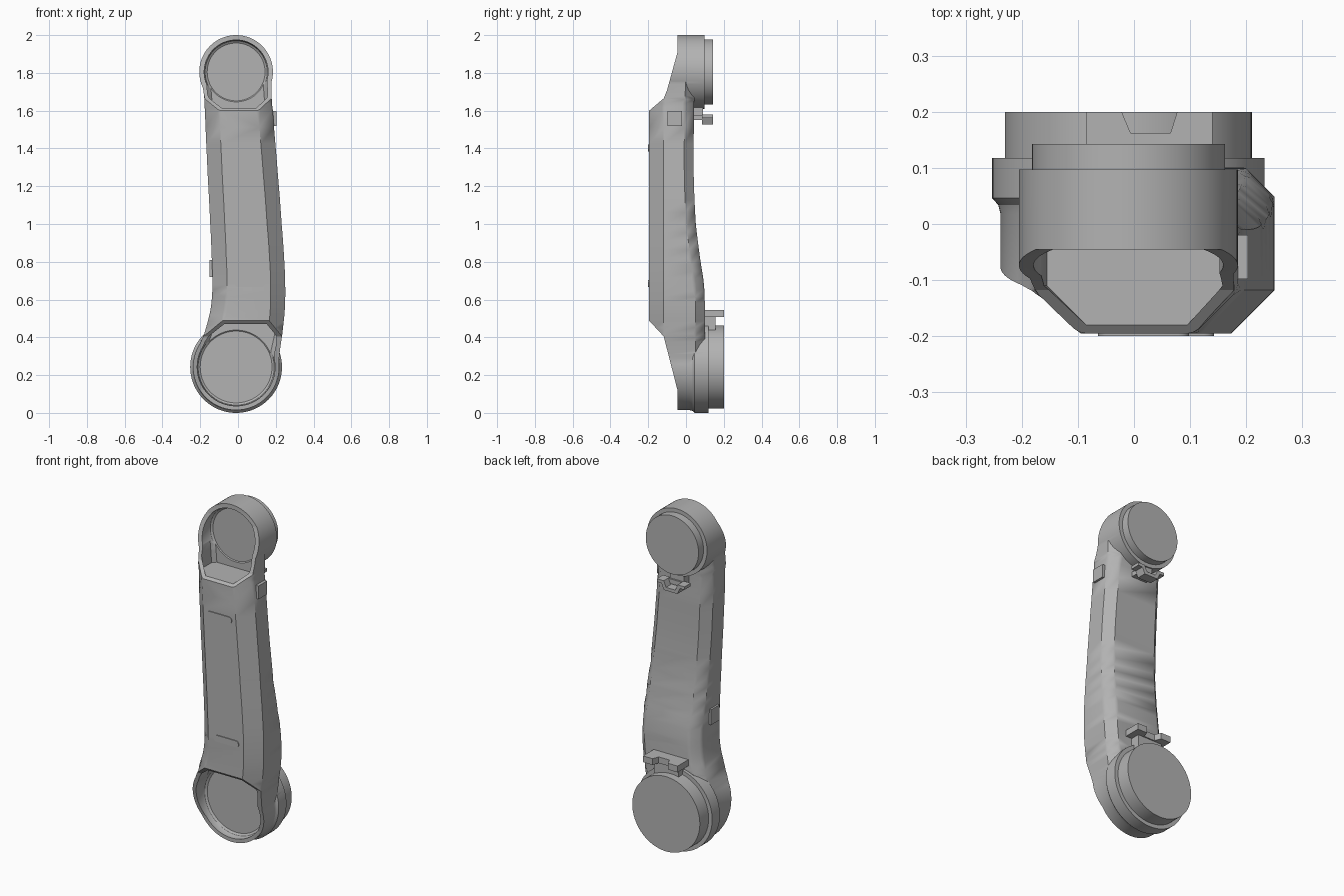
import bpy, bmesh, math
from mathutils import Vector

cube = bpy.data.objects.get("Cube")
if cube:
    bpy.data.objects.remove(cube, do_unlink=True)

grey = bpy.data.materials.new("plain grey")
grey.use_nodes = True
GREY = (0.45, 0.45, 0.45, 1)
grey.diffuse_color = GREY
for node in grey.node_tree.nodes:
    if node.type == 'BSDF_PRINCIPLED':
        node.inputs["Base Color"].default_value = GREY


def finish(bm, name):
    bmesh.ops.recalc_face_normals(bm, faces=bm.faces[:])
    mesh = bpy.data.meshes.new(name)
    bm.to_mesh(mesh)
    bm.free()
    mesh.materials.append(grey)
    obj = bpy.data.objects.new(name, mesh)
    bpy.context.collection.objects.link(obj)
    return obj


def skin(rings, name, bevel=0):
    """Closed solid through rings with equal point counts."""
    bm = bmesh.new()
    rows = [[bm.verts.new(p) for p in ring] for ring in rings]
    n = len(rows[0])
    for a, b in zip(rows, rows[1:]):
        for i in range(n):
            j = (i + 1) % n
            bm.faces.new((a[i], a[j], b[j], b[i]))
    bm.faces.new(rows[0])
    bm.faces.new(rows[-1])
    if bevel:
        along = [e for e in bm.edges if abs(e.verts[0].co.z - e.verts[1].co.z) > 1e-4]
        bmesh.ops.bevel(bm, geom=along, offset=bevel, segments=2, profile=0.5, affect='EDGES')
    return finish(bm, name)


def lathe(name, cx, cz, profile, sides=96):
    """Turn (radius, y) points around an axis parallel to y."""
    angles = [math.tau * i / sides for i in range(sides)]
    return skin([[(cx + r * math.cos(a), y, cz + r * math.sin(a)) for a in angles]
                 for r, y in profile], name)


def prism(name, outline, axis, lo, hi):
    """Extrude a 2D outline along an axis; the outline fills the other two axes."""
    def place(p, d):
        q = list(p)
        q.insert("xyz".index(axis), d)
        return q
    return skin([[place(p, d) for p in outline] for d in (lo, hi)], name)


def block(name, lo, hi):
    outline = [(lo[0], lo[1]), (hi[0], lo[1]), (hi[0], hi[1]), (lo[0], hi[1])]
    return prism(name, outline, "z", lo[2], hi[2])


def combine(target, other, operation):
    mod = target.modifiers.new("combine", 'BOOLEAN')
    mod.operation, mod.object, mod.solver = operation, other, 'EXACT'
    bpy.context.view_layer.objects.active = target
    bpy.ops.object.modifier_apply(modifier=mod.name)
    bpy.data.objects.remove(other, do_unlink=True)


# Arm stations: height, -x side, +x side, back
STATIONS = [Vector(s) for s in (
    (0.25, -0.23, 0.215, 0.10), (0.33, -0.215, 0.222, 0.10), (0.42, -0.178, 0.235, 0.10),
    (0.55, -0.145, 0.248, 0.10), (0.68, -0.135, 0.25, 0.095), (0.82, -0.139, 0.244, 0.074),
    (1.0, -0.147, 0.231, 0.052), (1.25, -0.16, 0.212, 0.041), (1.6, -0.175, 0.185, 0.042),
    (1.68, -0.18, 0.178, 0.045), (1.8, -0.198, 0.178, 0.05))]


def stations(steps=4):
    """Smooth interpolation through the stations."""
    pts = [STATIONS[0]] + STATIONS + [STATIONS[-1]]
    out = []
    for a, b, c, d in zip(pts, pts[1:], pts[2:], pts[3:]):
        for k in range(steps):
            t = k / steps
            p = b + (c - a) * (t / 2) + (2 * a - 5 * b + 4 * c - d) * (t * t / 2) \
                + (3 * b - a - 3 * c + d) * (t ** 3 / 2)
            p[0] = b[0] + (c[0] - b[0]) * t
            out.append(p)
    return out + [STATIONS[-1]]


def section(z, left, right, back, front=-0.195, cf=0.077, cb=0.05):
    """Eight-sided cross-section with chamfered corners."""
    return [(left + cf, front, z), (right - cf, front, z), (right, front + cf, z),
            (right, back - cb, z), (right - cb, back, z), (left + cb, back, z),
            (left, back - cb, z), (left, front + cf, z)]


CX, TOP_Z, LOW_Z = -0.01, 1.805, 0.243

# Arm body with a drum at each end
arm = skin([section(*s) for s in stations()], "arm_body", bevel=0.012)
combine(arm, lathe("upper_drum", CX, TOP_Z, [(0.195, -0.25), (0.195, 0.097),
        (0.172, 0.097), (0.172, 0.143)]), 'UNION')
combine(arm, lathe("lower_drum", CX, LOW_Z, [(0.228, -0.25), (0.228, 0.018), (0.232, 0.034),
        (0.243, 0.046), (0.243, 0.118), (0.22, 0.118), (0.22, 0.2)]), 'UNION')

# Sloping front cut at both ends
combine(arm, prism("upper_cut", [(-0.5, 1.6), (-0.195, 1.6), (-0.118, 1.665), (-0.1, 1.71),
        (-0.045, 1.91), (-0.045, 2.3), (-0.5, 2.3)], "x", -0.5, 0.5), 'DIFFERENCE')
combine(arm, prism("lower_cut", [(-0.5, 0.488), (-0.195, 0.488), (-0.118, 0.405),
        (-0.045, 0.12), (-0.045, -0.3), (-0.5, -0.3)], "x", -0.5, 0.5), 'DIFFERENCE')


# Open pockets: a round recess plus a neck running into the arm
def pocket(cz, radius, neck):
    cutter = lathe("round_pocket", CX, cz, [(radius, -0.4), (radius, -0.022),
                   (radius - 0.005, -0.008), (radius - 0.016, 0.0)])
    combine(arm, cutter, 'DIFFERENCE')
    rings = [section(z, a + 0.02, b - 0.02, -0.004, -0.18, 0.07, 0.02) for z, a, b in neck]
    combine(arm, skin(rings, "neck_pocket"), 'DIFFERENCE')


pocket(TOP_Z, 0.169, [(1.612, -0.175, 0.185), (1.68, -0.18, 0.178), (1.79, -0.19, 0.17)])
pocket(LOW_Z, 0.206, [(0.26, -0.222, 0.205), (0.33, -0.212, 0.215), (0.42, -0.178, 0.235),
                      (0.474, -0.16, 0.241)])


# Raised pill tabs on the front
def pill(name, cx, cz, half=0.062, r=0.019):
    outline = []
    for side, start in ((1, -math.pi / 2), (-1, math.pi / 2)):
        for k in range(9):
            a = start + math.pi * k / 8
            outline.append((cx + side * half + r * math.cos(a), cz + r * math.sin(a)))
    return prism(name, outline, "y", -0.2, -0.185)


parts = [arm, pill("upper_front_tab", 0.017, 1.402), pill("lower_front_tab", 0.062, 0.685)]

# Square buttons on the sides
parts.append(block("left_side_button", (0.17, -0.098, 1.52), (0.203, -0.02, 1.598)))
parts.append(block("right_side_button", (-0.15, -0.098, 0.72), (-0.12, -0.02, 0.81)))

# Upper cable clip: bent channel on a short foot
channel = [(-0.09, 1.58), (-0.045, 1.58), (-0.03, 1.545), (0.03, 1.545), (0.045, 1.58),
           (0.09, 1.58), (0.09, 1.562), (0.06, 1.562), (0.044, 1.526), (-0.044, 1.526),
           (-0.06, 1.562), (-0.09, 1.562)]
parts.append(prism("upper_clip", channel, "y", 0.085, 0.143))
parts.append(block("upper_clip_foot", (-0.05, 0.03, 1.55), (0.05, 0.1, 1.578)))
parts.append(block("upper_clip_neck", (-0.05, 0.03, 1.57), (0.04, 0.09, 1.64)))

# Lower cable clip: notched plate on a short neck
plate = [(-0.085, 0.085), (0.14, 0.085), (0.14, 0.2), (0.077, 0.2), (0.065, 0.162),
         (-0.006, 0.162), (-0.022, 0.2), (-0.085, 0.2)]
parts.append(prism("lower_clip", plate, "z", 0.508, 0.545))
parts.append(block("lower_clip_neck", (-0.06, 0.085, 0.44), (0.1, 0.155, 0.515)))

# Smooth curves, crisp edges
bpy.ops.object.select_all(action='DESELECT')
for part in parts:
    part.select_set(True)
bpy.context.view_layer.objects.active = arm
bpy.ops.object.shade_smooth_by_angle(angle=math.radians(28))
